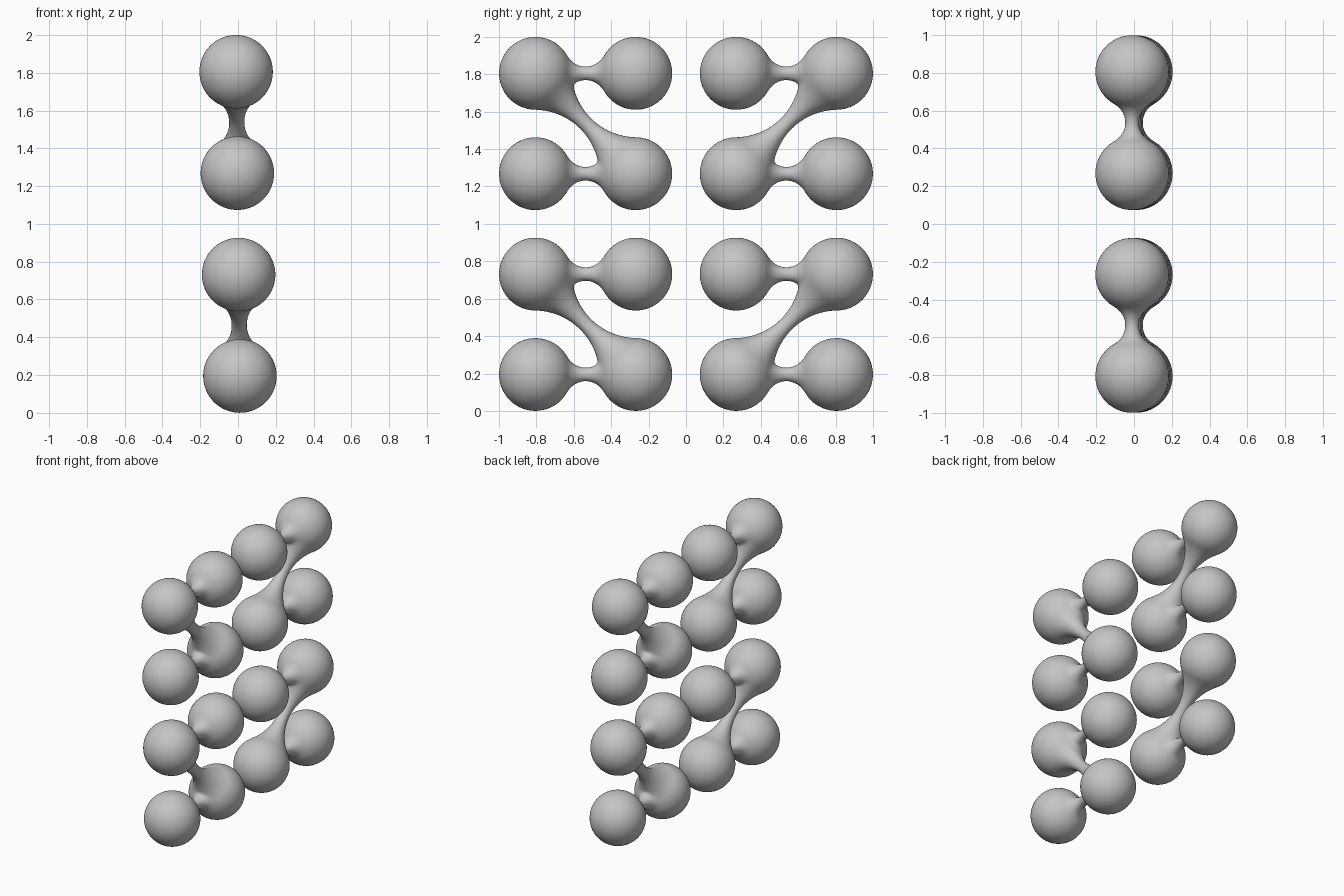
import bpy, bmesh, math
from mathutils import Matrix, Vector

cube = bpy.data.objects.get("Cube")
if cube:
    bpy.data.objects.remove(cube, do_unlink=True)

RADIUS = 0.195
OUTER = 0.805
STEP = OUTER * 2 / 3
INNER = OUTER - STEP
LEAN = 0.0124

grey = bpy.data.materials.new("plain_grey")
grey.use_nodes = True
colour = (0.56, 0.56, 0.56, 1)
grey.diffuse_color = colour
grey.node_tree.nodes["Principled BSDF"].inputs["Base Color"].default_value = colour


def centre(y, z):
    return Vector(((1 - z) * LEAN, y, z))


def add_ball(bm, pos):
    bmesh.ops.create_uvsphere(bm, u_segments=64, v_segments=40, radius=RADIUS,
                              matrix=Matrix.Translation(pos))


def add_neck(bm, a, b, waist, rings=24, sides=48):
    """Waisted bar whose concave arc runs tangent into both balls."""
    half = (b - a).length / 2
    arc = (half**2 + waist**2 - RADIUS**2) / (2 * (RADIUS - waist))
    sweep = math.atan2(half, waist + arc)
    turn = (b - a).to_track_quat('Z', 'Y')
    mid = (a + b) / 2
    loops = []
    for i in range(rings + 1):
        t = sweep * (2 * i / rings - 1)
        r = waist + arc * (1 - math.cos(t))
        h = arc * math.sin(t)
        loops.append([bm.verts.new(mid + turn @ Vector(
            (r * math.cos(k * math.tau / sides), r * math.sin(k * math.tau / sides), h)))
            for k in range(sides)])
    for low, high in zip(loops, loops[1:]):
        for k in range(sides):
            n = (k + 1) % sides
            bm.faces.new((low[k], low[n], high[n], high[k]))
    bm.faces.new(loops[0][::-1])
    bm.faces.new(loops[-1])


def build_chain(name, side, top):
    """Four balls linked in a zigzag: across, diagonally down, across."""
    bm = bmesh.new()
    low = top - STEP
    upper_in, upper_out = centre(side * INNER, top), centre(side * OUTER, top)
    lower_in, lower_out = centre(side * INNER, low), centre(side * OUTER, low)
    for pos in (upper_in, upper_out, lower_in, lower_out):
        add_ball(bm, pos)
    add_neck(bm, upper_in, upper_out, 0.037)
    add_neck(bm, upper_out, lower_in, 0.041)
    add_neck(bm, lower_in, lower_out, 0.037)
    mesh = bpy.data.meshes.new(name)
    bm.to_mesh(mesh)
    bm.free()
    mesh.materials.append(grey)
    obj = bpy.data.objects.new(name, mesh)
    bpy.context.collection.objects.link(obj)

    # Fuse into one skin and soften the joints
    fuse = obj.modifiers.new("fuse", 'REMESH')
    fuse.mode = 'VOXEL'
    fuse.voxel_size = 0.011
    fuse.use_smooth_shade = True
    soften = obj.modifiers.new("soften", 'SMOOTH')
    soften.factor = 0.5
    soften.iterations = 5


for side, where in ((-1, "front"), (1, "back")):
    build_chain("upper_" + where + "_chain", side, 1 + OUTER)
    build_chain("lower_" + where + "_chain", side, 1 - INNER)
